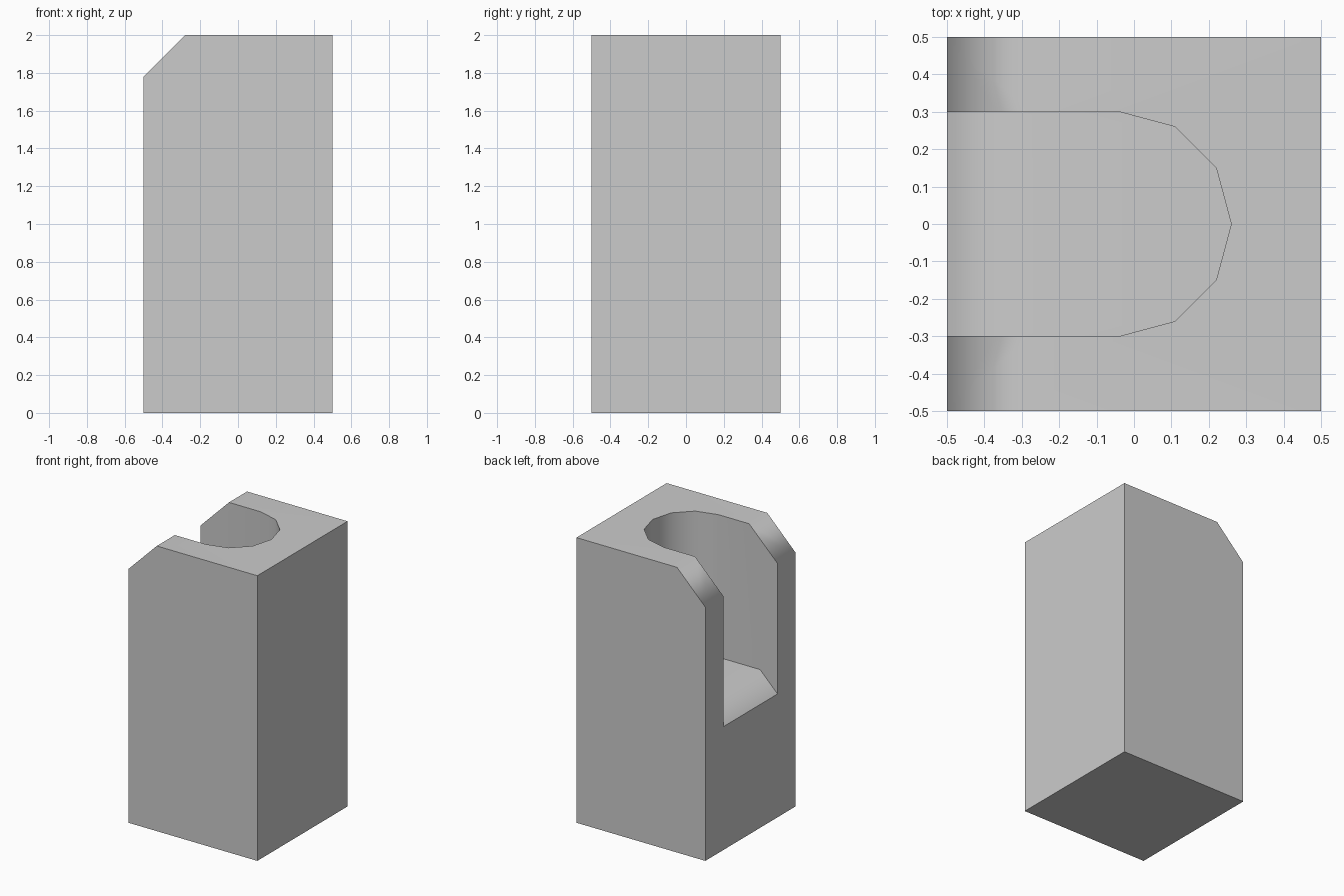
import bpy, bmesh, math

if "Cube" in bpy.data.objects:
    bpy.data.objects.remove(bpy.data.objects["Cube"])


def new_object(name, bm):
    bmesh.ops.recalc_face_normals(bm, faces=bm.faces)
    mesh = bpy.data.meshes.new(name)
    bm.to_mesh(mesh)
    bm.free()
    ob = bpy.data.objects.new(name, mesh)
    bpy.context.collection.objects.link(ob)
    return ob


# Pillar: side profile with one chamfered top edge, extruded front to back
profile = [(-0.5, 0), (0.5, 0), (0.5, 2), (-0.28, 2), (-0.5, 1.78)]
bm = bmesh.new()
face = bm.faces.new([bm.verts.new((x, -0.5, z)) for x, z in profile])
ext = bmesh.ops.extrude_face_region(bm, geom=[face])
bmesh.ops.translate(bm, vec=(0, 1, 0),
                    verts=[v for v in ext["geom"] if isinstance(v, bmesh.types.BMVert)])
pillar = new_object("pillar", bm)

# Slot cutter: half of a 12-sided round, opened to the left, floor sloping down at the lip
FLOOR, RADIUS, CENTRE, LIP = 1.0, 0.3, -0.04, -0.365
arc = [(CENTRE + RADIUS * math.cos(math.radians(a)),
        RADIUS * math.sin(math.radians(a)), FLOOR) for a in range(-90, 91, 30)]
drop = FLOOR - (LIP + 0.6)
outline = ([(-0.6, -RADIUS, drop), (LIP, -RADIUS, FLOOR)] + arc
           + [(LIP, RADIUS, FLOOR), (-0.6, RADIUS, drop)])
bm = bmesh.new()
low = [bm.verts.new(p) for p in outline]
high = [bm.verts.new((x, y, 2.2)) for x, y, z in outline]
n = len(outline)
bm.faces.new(low[1:-1])
bm.faces.new([low[0], low[1], low[-2], low[-1]])
bm.faces.new(high)
for i in range(n):
    j = (i + 1) % n
    bm.faces.new([low[i], low[j], high[j], high[i]])
cutter = new_object("slot_cutter", bm)
cutter.hide_render = True

# Cut the slot
bpy.context.view_layer.objects.active = pillar
pillar.select_set(True)
cutter.select_set(False)
mod = pillar.modifiers.new("slot", "BOOLEAN")
mod.object = cutter
mod.operation = "DIFFERENCE"
mod.solver = "EXACT"
bpy.ops.object.modifier_apply(modifier=mod.name)
bpy.data.objects.remove(cutter)

# Smooth chamfers and round wall, with a crisp lip where the slot leaves the side
bpy.ops.object.shade_smooth_by_angle(angle=math.radians(50))
bm = bmesh.new()
bm.from_mesh(pillar.data)
for e in bm.edges:
    if all(abs(v.co.x + 0.5) < 1e-3 and 0.5 < v.co.z < 1.2 for v in e.verts):
        e.smooth = False
bm.to_mesh(pillar.data)
bm.free()
weighted = pillar.modifiers.new("weighted_normals", "WEIGHTED_NORMAL")
weighted.keep_sharp = True
